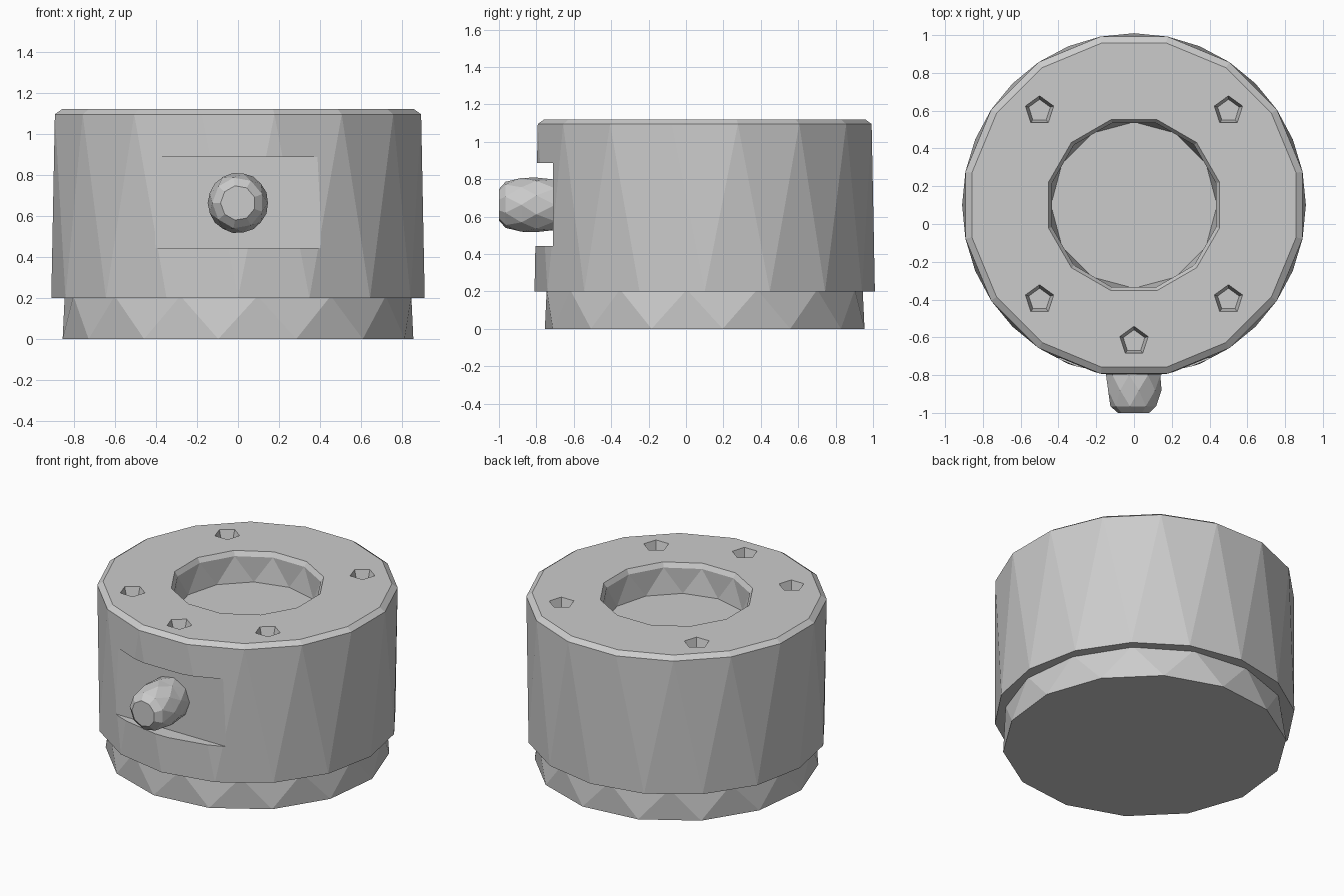
import bpy, bmesh, math
from mathutils import Matrix

if "Cube" in bpy.data.objects:
    bpy.data.objects.remove(bpy.data.objects["Cube"])

CY = 0.1          # y of the main axis

grey = bpy.data.materials.new("light_grey")
grey.diffuse_color = (0.6, 0.6, 0.6, 1)
grey.use_nodes = True
grey.node_tree.nodes["Principled BSDF"].inputs["Base Color"].default_value = grey.diffuse_color


def lathe(name, rings, n, matrix):
    """Faceted solid from (radius, height, twist) rings, capped at both ends.
    A half-step twist between two rings gives triangular facets."""
    bm = bmesh.new()
    loops = []
    for r, z, t in rings:
        loops.append([bm.verts.new((r * math.cos(math.tau * (i + t) / n),
                                    r * math.sin(math.tau * (i + t) / n), z))
                      for i in range(n)])
    for k in range(len(rings) - 1):
        a, b = loops[k], loops[k + 1]
        d = rings[k + 1][2] - rings[k][2]
        for i in range(n):
            j = (i + 1) % n
            if d == 0:
                bm.faces.new((a[i], a[j], b[j], b[i]))
            elif d > 0:
                bm.faces.new((a[i], a[j], b[i]))
                bm.faces.new((a[j], b[j], b[i]))
            else:
                bm.faces.new((a[i], b[j], b[i]))
                bm.faces.new((a[i], a[j], b[j]))
    bm.faces.new(loops[0][::-1])
    bm.faces.new(loops[-1])
    bm.transform(matrix)
    bmesh.ops.recalc_face_normals(bm, faces=bm.faces)
    me = bpy.data.meshes.new(name)
    bm.to_mesh(me)
    bm.free()
    me.materials.append(grey)
    ob = bpy.data.objects.new(name, me)
    bpy.context.collection.objects.link(ob)
    return ob


def cut(target, cutter):
    """Subtract the cutter and remove it."""
    cutter.hide_render = True
    mod = target.modifiers.new("cut", 'BOOLEAN')
    mod.operation = 'DIFFERENCE'
    mod.solver = 'EXACT'
    mod.object = cutter
    bpy.context.view_layer.objects.active = target
    bpy.ops.object.modifier_apply(modifier=mod.name)
    bpy.data.objects.remove(cutter, do_unlink=True)


axis = Matrix.Translation((0, CY, 0))

# Narrow foot
lathe("base", [(0.86, 0, 0.25), (0.85, 0.21, 0.75)], 14, axis)

# Main drum with a small top chamfer
body = lathe("body", [(0.91, 0.2, 0), (0.91, 1.095, 0.5), (0.875, 1.12, 0.5)], 16, axis)

# Round recess in the top, with a flared rim
cut(body, lathe("recess_cutter",
                [(0.44, 0.92, 0), (0.45, 1.09, 0.5), (0.475, 1.13, 0.5)], 12, axis))

# Screw holes
for x, y in [(-0.5, 0.6), (0.5, 0.6), (-0.5, -0.4), (0.5, -0.4), (0, -0.62)]:
    cut(body, lathe("screw_hole_cutter", [(0.06, 1.06, 0.25), (0.082, 1.13, 0.25)], 5,
                    Matrix.Translation((x, y, 0))))

# Flat notch in the front
bpy.ops.mesh.primitive_cube_add(size=1, location=(0, -0.91, 0.665))
notch = bpy.context.object
notch.scale = (1.2, 0.4, 0.445)
cut(body, notch)

# Push button in the notch, pointing to the front
lathe("button", [(0.137, 0.70, 0), (0.148, 0.80, 0.5), (0.146, 0.88, 0),
                 (0.125, 0.965, 0.5), (0.085, 1.0, 0.5)], 9,
      Matrix.Translation((0, 0, 0.663)) @ Matrix.Rotation(math.pi / 2, 4, 'X'))
